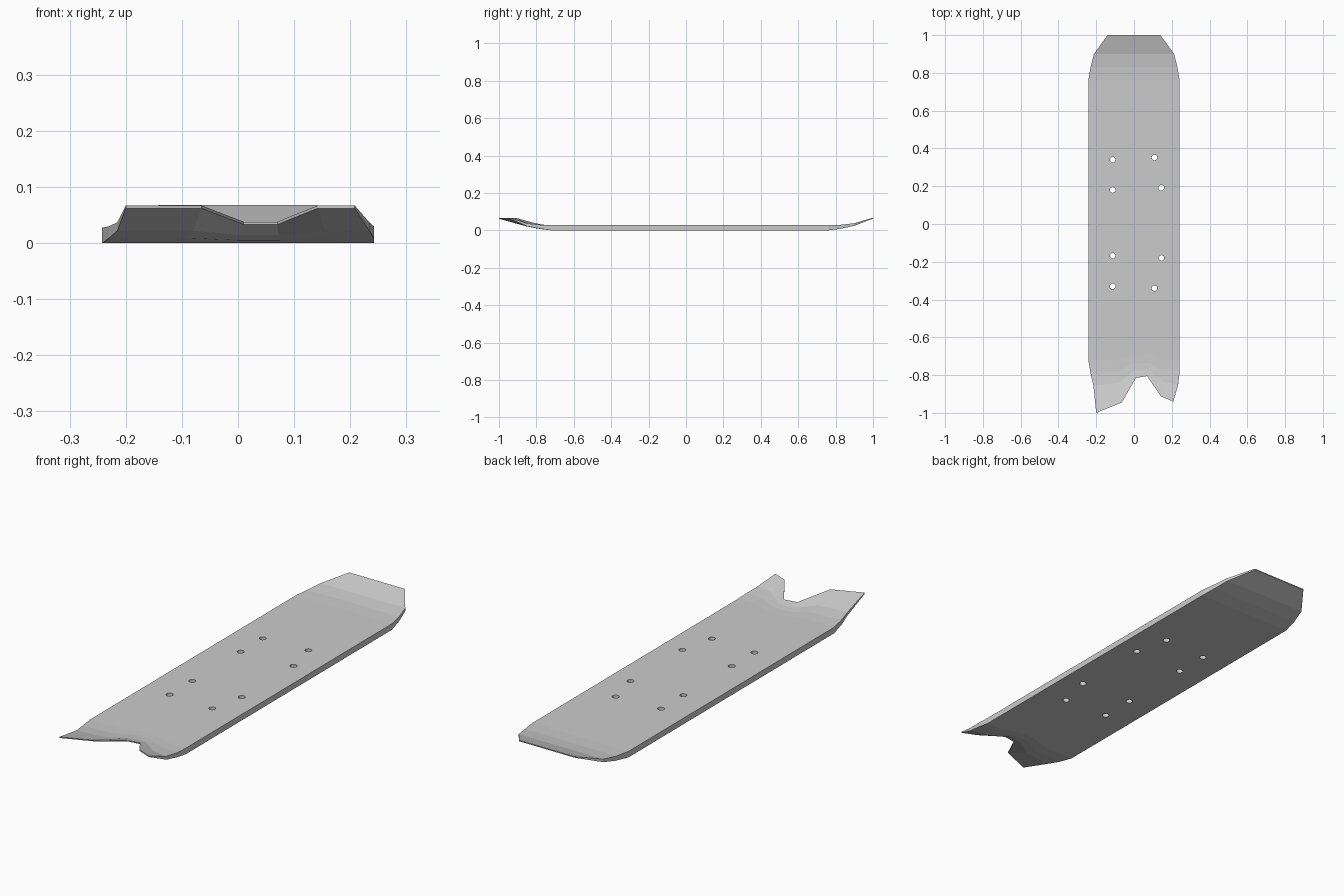
import bpy, bmesh

if "Cube" in bpy.data.objects:
    bpy.data.objects.remove(bpy.data.objects["Cube"])

# Rows from the notched front to the squared back: (x list, y list, top z list, bottom z list)
notch = [
    ([-.20, -.065, .01, .07, .142, .208], [-1, -.945, -.815, -.805, -.912, -.94],
     [.067, .067, .038, .038, .067, .067], [.062, .062, .033, .033, .062, .062]),
    ([-.215, -.08, .005, .072, .155, .234], [-.855, -.84, -.775, -.77, -.835, -.85],
     [.037, .037, .031, .031, .037, .037], [.022, .022, .014, .014, .022, .022]),
    ([-.230, -.09, .0, .074, .16, .242], [-.79, -.78, -.735, -.735, -.775, -.78],
     [.030, .030, .028, .028, .030, .030], [.009, .009, .005, .005, .009, .009]),
    ([-.242, -.10, .0, .075, .165, .242], [-.72, -.72, -.69, -.69, -.72, -.72],
     [.0275] * 6, [0] * 6),
]
# Back rows: half width, y, top z, bottom z
back = [(.242, .76, .0275, 0), (.230, .83, .030, .009),
        (.2125, .90, .038, .024), (.14, 1.0, .068, .063)]
spread = [-1, -.4, 0, .3, .65, 1]
rows = notch + [([w * s for s in spread], [y] * 6, [t] * 6, [b] * 6) for w, y, t, b in back]

# Deck: closed slab lofted through the rows
bm = bmesh.new()
top = [[bm.verts.new(p) for p in zip(x, y, t)] for x, y, t, b in rows]
bot = [[bm.verts.new(p) for p in zip(x, y, b)] for x, y, t, b in rows]
n = len(rows)
for i in range(n - 1):
    for j in range(5):
        for g in (top, bot):
            bm.faces.new((g[i][j], g[i][j + 1], g[i + 1][j + 1], g[i + 1][j]))
    for j in (0, 5):
        bm.faces.new((top[i][j], top[i + 1][j], bot[i + 1][j], bot[i][j]))
for i in (0, n - 1):
    for j in range(5):
        bm.faces.new((top[i][j], top[i][j + 1], bot[i][j + 1], bot[i][j]))
bmesh.ops.recalc_face_normals(bm, faces=bm.faces)
mesh = bpy.data.meshes.new("deck")
bm.to_mesh(mesh)
bm.free()
deck = bpy.data.objects.new("deck", mesh)
bpy.context.collection.objects.link(deck)

# Bolt holes: one cutter mesh holding all eight cylinders
holes = [(-.113, .34), (-.113, .18), (.108, .352), (.145, .192),
         (-.113, -.168), (-.113, -.33), (.145, -.18), (.108, -.34)]
for k, (x, y) in enumerate(holes):
    bpy.ops.mesh.primitive_cylinder_add(vertices=12, radius=.015, depth=.2, location=(x, y, 0))
    cutter = bpy.context.object
    cutter.name = f"hole_cutter_{k + 1}"
    mod = deck.modifiers.new(f"bolt_hole_{k + 1}", 'BOOLEAN')
    mod.operation, mod.object, mod.solver = 'DIFFERENCE', cutter, 'EXACT'
    bpy.context.view_layer.objects.active = deck
    bpy.ops.object.modifier_apply(modifier=mod.name)
    bpy.data.objects.remove(cutter)
